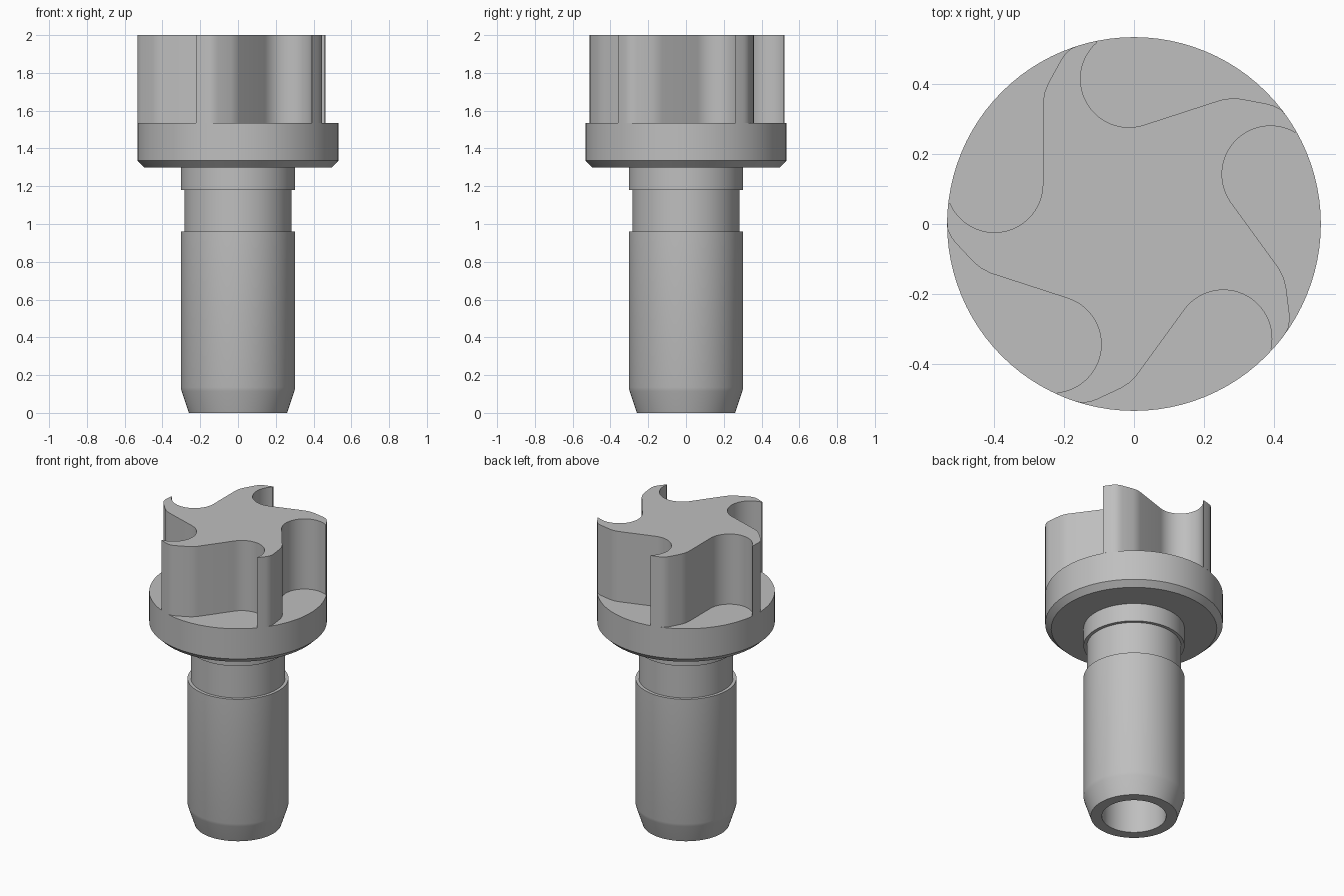
import bpy, bmesh, math
from mathutils import Matrix, Vector

cube = bpy.data.objects.get("Cube")
if cube:
    bpy.data.objects.remove(cube, do_unlink=True)

RIM, SEGMENTS, ARMS = 0.533, 96, 5

steel = bpy.data.materials.new("grey steel")
steel.use_nodes = True
grey = (0.52, 0.52, 0.52, 1)
steel.diffuse_color = grey
steel.node_tree.nodes["Principled BSDF"].inputs["Base Color"].default_value = grey


def finish(bm, name):
    bmesh.ops.recalc_face_normals(bm, faces=bm.faces)
    mesh = bpy.data.meshes.new(name)
    bm.to_mesh(mesh)
    bm.free()
    mesh.materials.append(steel)
    obj = bpy.data.objects.new(name, mesh)
    bpy.context.collection.objects.link(obj)
    bpy.ops.object.select_all(action='DESELECT')
    obj.select_set(True)
    bpy.context.view_layer.objects.active = obj
    bpy.ops.object.shade_smooth_by_angle(angle=math.radians(24))
    return obj


def lathe(name, profile):
    bm = bmesh.new()
    verts = [bm.verts.new((r, 0, z)) for r, z in profile]
    edges = [bm.edges.new(pair) for pair in zip(verts, verts[1:])]
    bmesh.ops.spin(bm, geom=verts + edges, axis=(0, 0, 1), cent=(0, 0, 0),
                   angle=math.tau, steps=SEGMENTS, use_merge=True)
    bmesh.ops.remove_doubles(bm, verts=bm.verts, dist=1e-5)
    return finish(bm, name)


def arc(center, radius, start, end, steps):
    angles = [math.radians(start + (end - start) * i / steps) for i in range(steps + 1)]
    return [Vector((center[0] + radius * math.cos(a),
                    center[1] + radius * math.sin(a), 0)) for a in angles]


# Hollow shank with chamfered nose and relief groove
lathe("shank", [(0, 0.95), (0.193, 0.95), (0.193, 0), (0.26, 0), (0.298, 0.115),
                (0.303, 0.135), (0.303, 0.96), (0.283, 0.96), (0.283, 1.18),
                (0.303, 1.18), (0.303, 1.3)])

# Flange with chamfered lower edge
lathe("flange", [(0.303, 1.3), (0.497, 1.3), (RIM, 1.335),
                 (RIM, 1.535), (0, 1.535)])

# One arm outline: rim tip, rounded shoulder, straight flank, round pocket
sector = arc((0, 0), RIM, 101.5, 107.5, 4)
sector += [Vector((x, y, 0)) for x, y in
           [(-0.18, 0.5), (-0.197, 0.484), (-0.208, 0.468), (-0.245, 0.401),
            (-0.255, 0.376), (-0.26, 0.345)]]
sector += arc((-0.398, 0.114), 0.138, 0, -156, 28)

# Five swept arms extruded from the flange
bm = bmesh.new()
outline = []
for k in range(ARMS):
    turn = Matrix.Rotation(math.tau * k / ARMS, 3, 'Z')
    outline += [bm.verts.new(turn @ p + Vector((0, 0, 1.535))) for p in sector]
base = bm.faces.new(outline)
top = bmesh.ops.extrude_face_region(bm, geom=[base], use_keep_orig=True)
bmesh.ops.translate(bm, vec=(0, 0, 0.465),
                    verts=[v for v in top["geom"] if isinstance(v, bmesh.types.BMVert)])
finish(bm, "five_arm_rotor")
